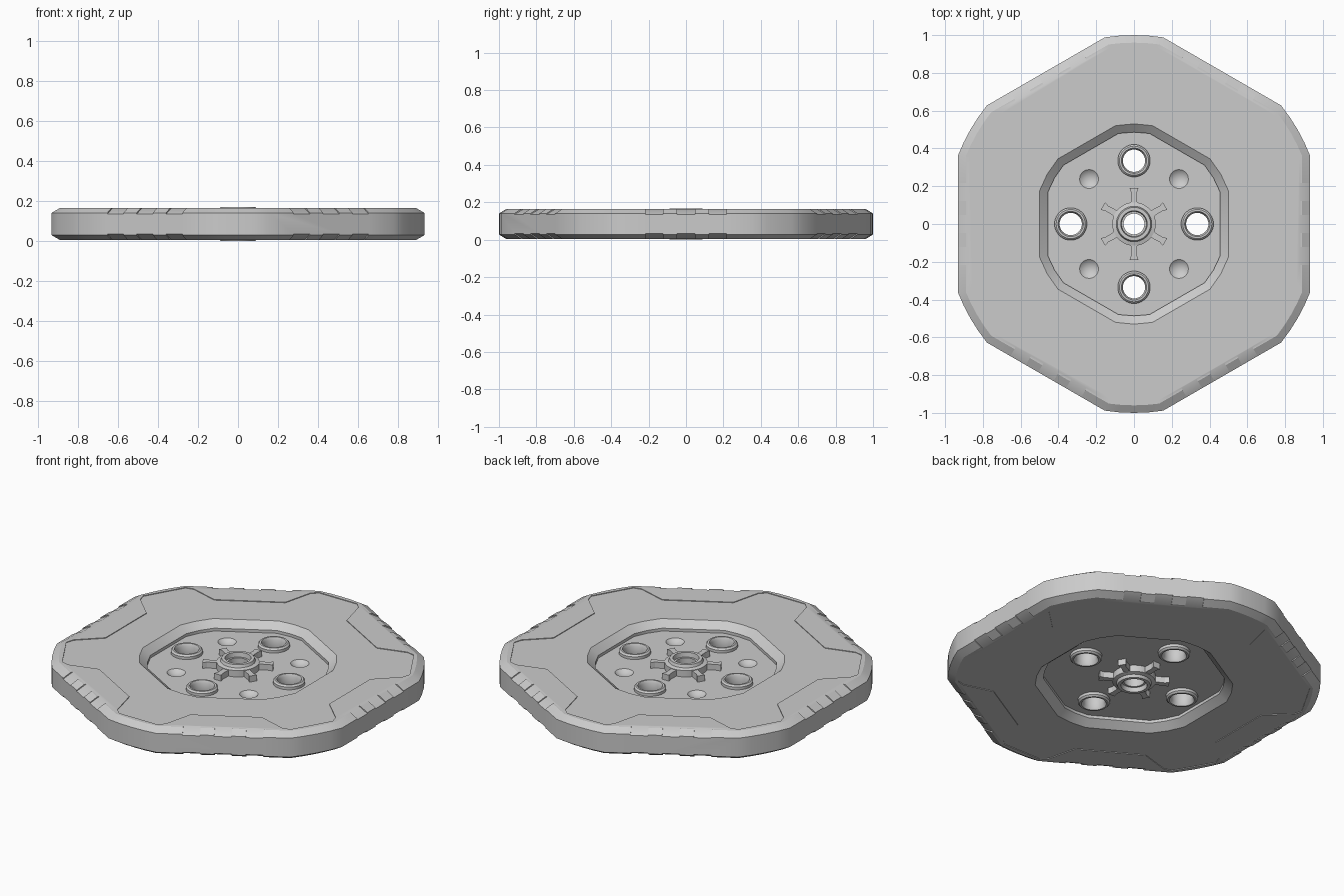
import bpy, bmesh, math
from mathutils import Matrix, Vector

if "Cube" in bpy.data.objects:
    bpy.data.objects.remove(bpy.data.objects["Cube"])

TOP, BOT = 0.165, 0.003
FLIP = TOP + BOT


def make(name, bm):
    bmesh.ops.recalc_face_normals(bm, faces=bm.faces)
    me = bpy.data.meshes.new(name)
    bm.to_mesh(me)
    bm.free()
    ob = bpy.data.objects.new(name, me)
    bpy.context.collection.objects.link(ob)
    return ob


def loft(bm, loops, caps=True, closed=False):
    rings = [[bm.verts.new(p) for p in lp] for lp in loops]
    n = len(rings[0])
    pairs = list(zip(rings, rings[1:])) + ([(rings[-1], rings[0])] if closed else [])
    for a, b in pairs:
        for i in range(n):
            j = (i + 1) % n
            bm.faces.new((a[i], a[j], b[j], b[i]))
    if caps:
        bm.faces.new(rings[0][::-1])
        bm.faces.new(rings[-1])


def hex_loop(apothem, radius, z, n):
    """Hexagon whose corners are trimmed by a circle, n points per corner."""
    half = math.pi / 6 - math.acos(apothem / radius)
    pts = []
    for k in range(6):
        for i in range(n):
            a = math.pi / 2 + k * math.pi / 3 - half + 2 * half * i / (n - 1)
            pts.append((radius * math.cos(a), radius * math.sin(a), z))
    return pts


def spin6(pts):
    return [Matrix.Rotation(k * math.pi / 3, 3, 'Z') @ Vector(p) for k in range(6) for p in pts]


def mirrored(loops):
    return [[(p[0], p[1], FLIP - p[2]) for p in lp] for lp in loops]


def circle(r, z, n=48, cx=0, cy=0):
    return [(cx + r * math.cos(2 * math.pi * i / n), cy + r * math.sin(2 * math.pi * i / n), z)
            for i in range(n)]


def cut(target, name, bm):
    cutter = make(name, bm)
    cutter.hide_render = True
    m = target.modifiers.new(name, 'BOOLEAN')
    m.operation, m.solver, m.object = 'DIFFERENCE', 'EXACT', cutter
    bpy.context.view_layer.objects.active = target
    bpy.ops.object.modifier_apply(modifier=m.name)
    bpy.data.objects.remove(cutter)


def smooth(ob, deg=30):
    bpy.ops.object.select_all(action='DESELECT')
    ob.select_set(True)
    bpy.context.view_layer.objects.active = ob
    bpy.ops.object.shade_smooth_by_angle(angle=math.radians(deg))


# plate body with chamfered rims
bm = bmesh.new()
loft(bm, [hex_loop(0.89, 0.96, BOT, 5), hex_loop(0.933, 1.0, BOT + 0.025, 5),
          hex_loop(0.933, 1.0, TOP - 0.025, 5), hex_loop(0.89, 0.96, TOP, 5)])
plate = make("plate", bm)

# shallow star-shaped panels, both sides
lobe = [(0.2, 0.73, 0), (0.158, 0.9, 0), (0.125, 0.935, 0)]
lobe += [(-x, y, z) for x, y, z in reversed(lobe)]
star = spin6(lobe)
panel = [[(p.x, p.y, z) for p in star] for z in (TOP - 0.004, 0.2)]
bm = bmesh.new()
loft(bm, panel)
loft(bm, mirrored(panel))
cut(plate, "panel_cutter", bm)

# central recesses with sloped walls, both sides
recess = [hex_loop(0.456, 0.486, 0.108, 3), hex_loop(0.456, 0.486, 0.125, 3),
          hex_loop(0.5, 0.53, TOP - 0.004, 3), hex_loop(0.5, 0.53, 0.2, 3)]
bm = bmesh.new()
loft(bm, recess)
loft(bm, mirrored(recess))
cut(plate, "recess_cutter", bm)

# three grip notches on every straight edge, both sides
bm = bmesh.new()
section = [(0.858, 0.175), (0.95, 0.125), (0.95, 0.175)]
for k in range(6):
    rot = Matrix.Rotation(k * math.pi / 3, 3, 'Z')
    for y in (-0.17, 0, 0.17):
        loops = [[rot @ Vector((r, y + s, z)) for r, z in section] for s in (-0.047, 0.047)]
        loft(bm, loops)
        loft(bm, mirrored(loops))
cut(plate, "notch_cutter", bm)

# bores for the bushings and hub, and four round dimples
BOLTS = [(0.335, 0), (0, 0.335), (-0.335, 0), (0, -0.335)]
bm = bmesh.new()
for x, y in BOLTS + [(0, 0)]:
    loft(bm, [circle(0.07, z, 32, x, y) for z in (-0.1, 0.3)])
for sx in (-1, 1):
    for sy in (-1, 1):
        bmesh.ops.create_uvsphere(bm, u_segments=32, v_segments=24, radius=0.0725,
                                  matrix=Matrix.Translation((0.238 * sx, 0.238 * sy, 0.1605)))
cut(plate, "bore_cutter", bm)
smooth(plate)

# raised bushings around the four holes
half = [(0.059, 0.118), (0.067, 0.133), (0.077, 0.133), (0.086, 0.124), (0.086, 0.09)]
ring = half + [(r, FLIP - z) for r, z in reversed(half)]
for i, (x, y) in enumerate(BOLTS):
    bm = bmesh.new()
    loft(bm, [circle(r, z, 40, x, y) for r, z in ring], caps=False, closed=True)
    smooth(make(f"bushing_{i + 1}", bm))

# central hub
half = [(0.055, 0.142), (0.066, 0.142), (0.07, 0.168), (0.088, 0.168), (0.094, 0.152),
        (0.115, 0.146), (0.115, 0.1)]
ring = half + [(r, FLIP - z) for r, z in reversed(half)]
bm = bmesh.new()
loft(bm, [circle(r, z) for r, z in ring], caps=False, closed=True)
smooth(make("hub", bm))

# six flared spokes around the hub
plan = [(0.018, 0.1), (0.015, 0.165), (0.023, 0.19)]
plan += [(-x, y) for x, y in reversed(plan)]
for k in range(6):
    rot = Matrix.Rotation(k * math.pi / 3, 3, 'Z')
    bm = bmesh.new()
    loft(bm, [[rot @ Vector((x, y, z)) for x, y in plan] for z in (0.025, FLIP - 0.025)])
    make(f"spoke_{k + 1}", bm)
